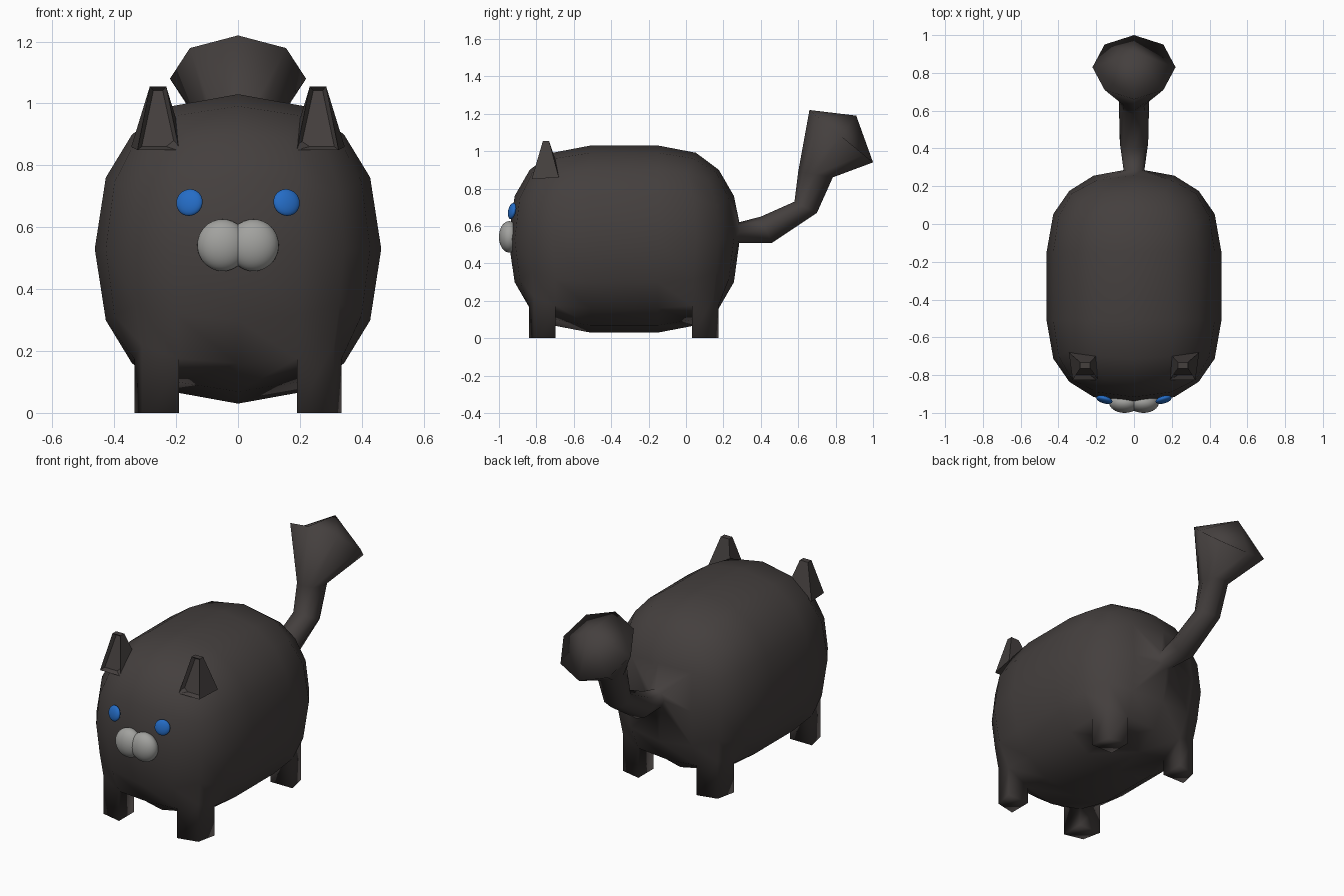
import bpy, bmesh, math
from mathutils import Vector

if "Cube" in bpy.data.objects:
    bpy.data.objects.remove(bpy.data.objects["Cube"])


def material(name, rgb):
    m = bpy.data.materials.new(name)
    m.diffuse_color = (*rgb, 1)
    m.use_nodes = True
    m.node_tree.nodes["Principled BSDF"].inputs["Base Color"].default_value = m.diffuse_color
    return m


FUR = material("charcoal_fur", (0.058, 0.050, 0.048))
BLUE = material("eye_blue", (0.018, 0.150, 0.560))
GREY = material("muzzle_grey", (0.36, 0.36, 0.345))


def finish(bm, name, mat, smooth=True):
    bmesh.ops.recalc_face_normals(bm, faces=bm.faces)
    for f in bm.faces:
        f.smooth = smooth
    me = bpy.data.meshes.new(name)
    bm.to_mesh(me)
    bm.free()
    me.materials.append(mat)
    ob = bpy.data.objects.new(name, me)
    bpy.context.collection.objects.link(ob)
    return ob


def extrude(bm, faces):
    """Extrude a patch and return its new faces, dropping the old ones."""
    new = bmesh.ops.extrude_face_region(bm, geom=faces)["geom"]
    old = [f for f in faces if f.is_valid]
    if old:
        bmesh.ops.delete(bm, geom=old, context='FACES')
    return [g for g in new if isinstance(g, bmesh.types.BMFace)]


# Body: gridded cube inflated to a rounded barrel with a straight middle
bm = bmesh.new()
bmesh.ops.create_cube(bm, size=2)
bmesh.ops.subdivide_edges(bm, edges=bm.edges[:], cuts=3, use_grid_fill=True)
for y in (-0.001, 0.001):
    bmesh.ops.bisect_plane(bm, geom=bm.verts[:] + bm.edges[:] + bm.faces[:],
                           plane_co=(0, y, 0), plane_no=(0, 1, 0))
grid = bm.verts.layers.float_vector.new("grid")
leg_faces, tail_faces = [], []
for f in bm.faces:
    c = f.calc_center_median()
    if c.z < -0.99 and abs(c.x) > 0.6 and abs(c.y) > 0.6:
        leg_faces.append(f)
    if c.y > 0.99 and abs(c.x) < 0.4 and abs(c.z) < 0.4:
        tail_faces.append(f)
P = 2.3
for v in bm.verts:
    v[grid] = v.co
    n = sum(abs(t) ** P for t in v.co) ** (1 / P)
    side = (v.co.y > 0.0005) - (v.co.y < -0.0005)
    d = v.co / n
    v.co = (d.x * 0.463, -0.33 + d.y * 0.44 + side * 0.18, 0.53 + d.z * 0.5)

# Legs: lower corner patches drawn straight down to the ground
FOOT = {(1, 1): (0.31, 0.48), (1, 0): (0.335, 0.365),
        (0, 1): (0.19, 0.507), (0, 0): (0.19, 0.365)}
for f in leg_faces:
    for v in f.verts:
        g = v[grid]
        fx, fy = FOOT[(int(abs(g.x) > 0.75), int(abs(g.y) > 0.75))]
        v.co.x = math.copysign(fx, g.x)
        v.co.y = -0.333 + math.copysign(fy, g.y)
    for nf in extrude(bm, [f]):
        for v in nf.verts:
            v.co.z = 0

# Tail: rear patch extruded through octagonal rings (lower yz, upper yz, half width)
RINGS = [((0.285, 0.51), (0.285, 0.62), 0.055),
         ((0.46, 0.51), (0.40, 0.65), 0.075),
         ((0.70, 0.67), (0.58, 0.73), 0.08),
         ((0.785, 0.86), (0.60, 0.89), 0.075),
         ((1.0, 0.94), (0.66, 1.22), 0.22)]
patch = tail_faces
for low, high, w in RINGS:
    patch = extrude(bm, patch)
    lo, hi = Vector((0, *low)), Vector((0, *high))
    mid, half = (lo + hi) / 2, (hi - lo) / 2
    for v in {v for f in patch for v in f.verts}:
        g = v[grid]
        if abs(g.x) + abs(g.z) < 0.1:
            v.co = mid
            tip = v
        else:
            a = math.atan2(g.z, g.x)
            v.co = mid + Vector((w * math.cos(a), 0, 0)) + half * math.sin(a)
tip.co = (0, 0.91, 1.19)
bm.verts.layers.float_vector.remove(grid)
finish(bm, "body_with_legs_and_tail", FUR)


# Ears: tapered blocks with a hollow front
def ear(name, s):
    bm = bmesh.new()
    base = [(0.19, -0.825, 0.85), (0.325, -0.825, 0.85), (0.345, -0.68, 0.86), (0.185, -0.68, 0.90)]
    top = [(0.232, -0.765, 1.055), (0.285, -0.765, 1.055), (0.285, -0.732, 1.055), (0.232, -0.732, 1.055)]
    b = [bm.verts.new((s * x, y, z)) for x, y, z in base]
    t = [bm.verts.new((s * x, y, z)) for x, y, z in top]
    bm.faces.new(b)
    bm.faces.new(t)
    sides = [bm.faces.new((b[i], b[(i + 1) % 4], t[(i + 1) % 4], t[i])) for i in range(4)]
    bmesh.ops.recalc_face_normals(bm, faces=bm.faces)
    bmesh.ops.inset_region(bm, faces=[sides[0]], thickness=0.018, depth=0)
    for v in sides[0].verts:
        v.co.y += 0.022
    finish(bm, name, FUR, smooth=False)


# Round parts: squashed spheres for eyes and muzzle
def ball(name, mat, loc, size, rot=(0, 0, 0)):
    bm = bmesh.new()
    bmesh.ops.create_uvsphere(bm, u_segments=32, v_segments=16, radius=1)
    ob = finish(bm, name, mat)
    ob.location, ob.scale, ob.rotation_euler = loc, size, rot


for s, side in ((-1, "left"), (1, "right")):
    ear(side + "_ear", s)
    ball(side + "_eye", BLUE, (s * 0.157, -0.930, 0.68), (0.044, 0.018, 0.044),
         (math.radians(-12), 0, s * math.radians(16)))
    ball(side + "_muzzle", GREY, (s * 0.05, -0.945, 0.542), (0.082, 0.055, 0.084))
